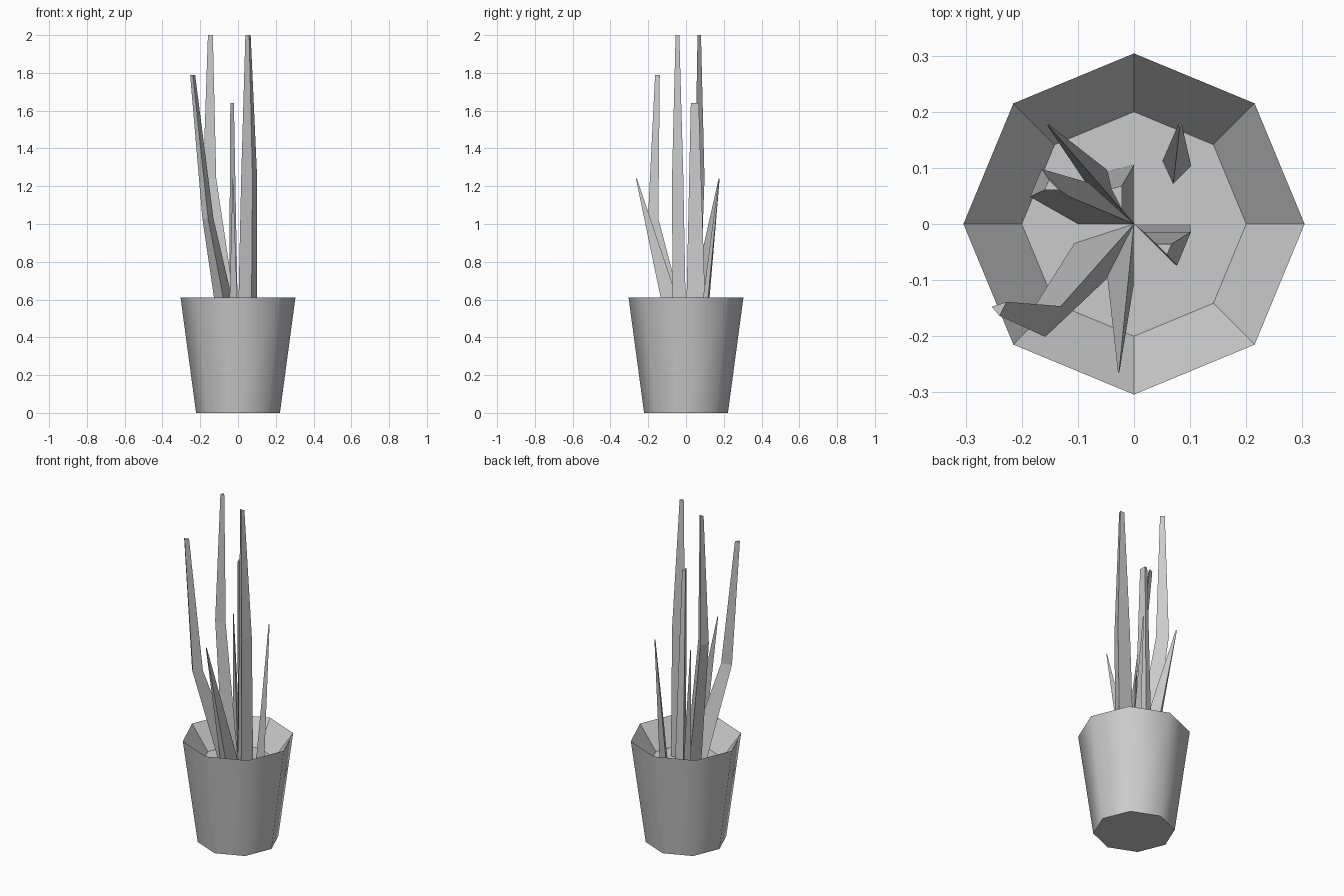
import bpy
import bmesh
from math import cos, sin, radians
from mathutils import Vector

cube = bpy.data.objects.get("Cube")
if cube:
    bpy.data.objects.remove(cube, do_unlink=True)

SOIL_HEIGHT = 0.47
RIM_HEIGHT = 0.61

# One matte grey for everything
grey = bpy.data.materials.new("plain_grey")
grey.use_nodes = True
grey_color = (0.6, 0.6, 0.6, 1)
grey.diffuse_color = grey_color
grey.node_tree.nodes["Principled BSDF"].inputs["Base Color"].default_value = grey_color


def polar(radius, degrees, height=0.0):
    angle = radians(degrees)
    return Vector((radius * cos(angle), radius * sin(angle), height))


def loft(name, rings, smooth_bands=()):
    """Join equal-sized rings of points with quads and cap both ends."""
    bm = bmesh.new()
    loops = [[bm.verts.new(point) for point in ring] for ring in rings]
    count = len(loops[0])
    for band, (lower, upper) in enumerate(zip(loops, loops[1:])):
        for i in range(count):
            j = (i + 1) % count
            face = bm.faces.new((lower[i], lower[j], upper[j], upper[i]))
            face.smooth = band in smooth_bands
    bm.faces.new(list(reversed(loops[0])))
    bm.faces.new(loops[-1])
    bmesh.ops.recalc_face_normals(bm, faces=bm.faces)
    mesh = bpy.data.meshes.new(name)
    bm.to_mesh(mesh)
    bm.free()
    mesh.materials.append(grey)
    obj = bpy.data.objects.new(name, mesh)
    bpy.context.collection.objects.link(obj)
    return obj


def leaf(name, start, end, radius, sections, root=(0, 0)):
    """Wedge-shaped blade; each section is x, y, z and scale of the wedge."""
    root = Vector((root[0], root[1], SOIL_HEIGHT))
    wedge = [root, root + polar(radius, start), root + polar(radius, end)]
    centre = sum(wedge, Vector()) / len(wedge)
    rings = [wedge]
    for x, y, z, scale in sections:
        rings.append([Vector((x, y, z)) + (p - centre) * scale for p in wedge])
    return loft(name, rings)


# Eight-sided pot: outer wall, sharp rim, sloping inner wall and flat soil
pot_profile = [(0.222, 0), (0.304, RIM_HEIGHT), (0.2, SOIL_HEIGHT)]
pot_rings = [[polar(radius, side * 45, height) for side in range(8)]
             for radius, height in pot_profile]
loft("pot", pot_rings, smooth_bands=(0,))

# Tall leaves with a bend
leaf("tall_leaf_right", -45, 0, 0.1,
     [(0.065, -0.034, 1.24, 0.85), (0.055, -0.042, 2, 0.28)])
leaf("tall_leaf_left", 135, 180, 0.1,
     [(-0.155, 0.065, 1.24, 0.7), (-0.148, 0.067, 2, 0.26)])
leaf("bent_leaf_front", 198, 243, 0.112,
     [(-0.159, -0.171, 1.03, 0.55), (-0.24, -0.15, 1.79, 0.25)])

# Straight leaves
leaf("middle_leaf_back", 90, 117, 0.105, [(-0.028, 0.052, 1.64, 0.4)])
leaf("short_leaf_front", 243, 270, 0.105, [(-0.027, -0.263, 1.24, 0.05)])
leaf("short_leaf_back_left", 117, 140, 0.11, [(-0.153, 0.176, 1.24, 0.06)])
leaf("short_leaf_back_right", 45, 115, 0.045, [(0.082, 0.176, 1.24, 0.12)],
     root=(0.07, 0.072))
